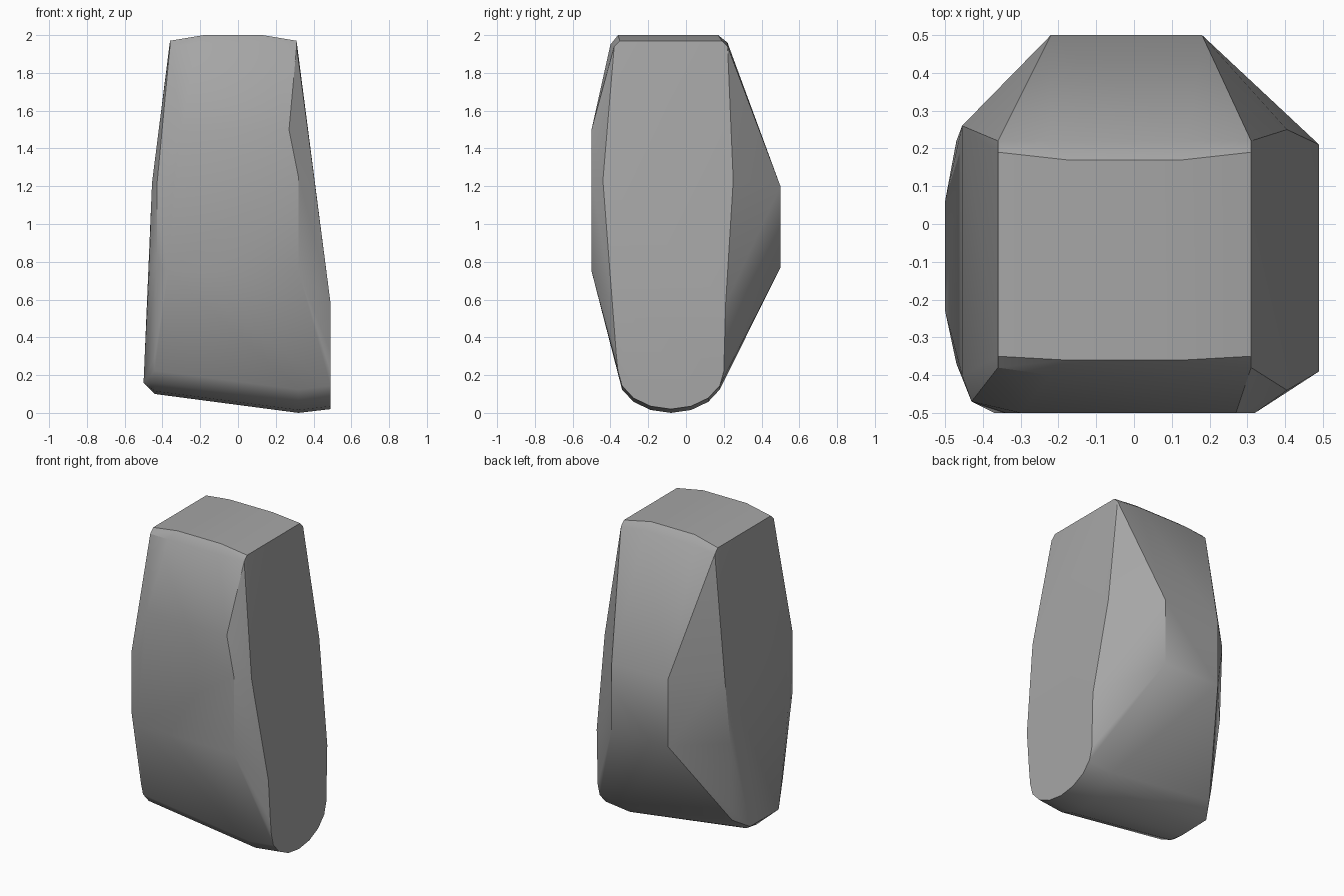
import bpy
import bmesh
from math import cos, sin, pi, radians

default_cube = bpy.data.objects.get("Cube")
if default_cube:
    bpy.data.objects.remove(default_cube, do_unlink=True)

# Plain stone colour
stone = bpy.data.materials.new("stone grey")
stone.use_nodes = True
grey = (0.38, 0.38, 0.38, 1)
stone.diffuse_color = grey
stone.node_tree.nodes["Principled BSDF"].inputs["Base Color"].default_value = grey

points = []


def strip(y, z, *x_values):
    """Points along one horizontal edge that runs left to right."""
    points.extend((x, y, z) for x in x_values)


def span(x, z, *y_values):
    """Points along one horizontal edge that runs front to back."""
    points.extend((x, y, z) for y in y_values)


def rounded_foot(x, centre_y, radius, bottom, height, steps=8):
    """Half-round cross-section along the underside."""
    for i in range(steps + 1):
        angle = pi * i / steps
        y = centre_y - radius * cos(angle)
        z = bottom + height * (1 - sin(angle))
        points.append((x, y, z))


# Crown: flat top with a narrow softened rim
for y in (-0.36, 0.17):
    strip(y, 2, -0.18, 0.13)
for y in (-0.35, 0.19):
    strip(y, 1.97, -0.36, 0.31)
strip(-0.4, 1.95, -0.22, 0.14)
strip(0.22, 1.96, -0.22, 0.14)
for x in (-0.36, 0.31):
    span(x, 1.94, -0.38, 0.22)

# Front: broad upright face, wider toward the bottom
strip(-0.5, 1.5, -0.3, 0.27)
strip(-0.5, 1.25, -0.34, 0.32)
strip(-0.5, 0.75, -0.37, 0.32)
for z in (0.8, 1.2):
    strip(-0.47, z, -0.43)

# Back: protruding vertical ridge
for z in (0.77, 1.2):
    strip(0.5, z, -0.22, 0.18)

# Flanks: leaning sides
span(-0.455, 1.22, -0.4, 0.26)
span(-0.47, 0.75, -0.37, 0.22)
span(-0.5, 0.16, -0.23, 0.06)
span(0.405, 1.23, -0.44, 0.25)
span(0.49, 0.58, -0.39, 0.21)
span(0.49, 0.32, -0.37, 0.2)

# Underside: rounded foot sloping from one flank to the other
rounded_foot(-0.44, -0.09, 0.27, 0.1, 0.2)
rounded_foot(0.32, -0.08, 0.28, 0, 0.2)
rounded_foot(0.49, -0.08, 0.28, 0.02, 0.2)

# Wrap the edges in one faceted shell
bm = bmesh.new()
for co in points:
    bm.verts.new(co)
bmesh.ops.remove_doubles(bm, verts=bm.verts, dist=0.005)
bmesh.ops.convex_hull(bm, input=bm.verts)
loose = [v for v in bm.verts if not v.link_faces]
bmesh.ops.delete(bm, geom=loose, context="VERTS")
bmesh.ops.dissolve_limit(bm, angle_limit=radians(2), verts=bm.verts, edges=bm.edges)
bmesh.ops.recalc_face_normals(bm, faces=bm.faces)

mesh = bpy.data.meshes.new("boulder")
bm.to_mesh(mesh)
bm.free()
mesh.materials.append(stone)
boulder = bpy.data.objects.new("boulder", mesh)
bpy.context.collection.objects.link(boulder)

bpy.ops.object.select_all(action="DESELECT")
boulder.select_set(True)
bpy.context.view_layer.objects.active = boulder
bpy.ops.object.shade_smooth_by_angle(angle=radians(30))
